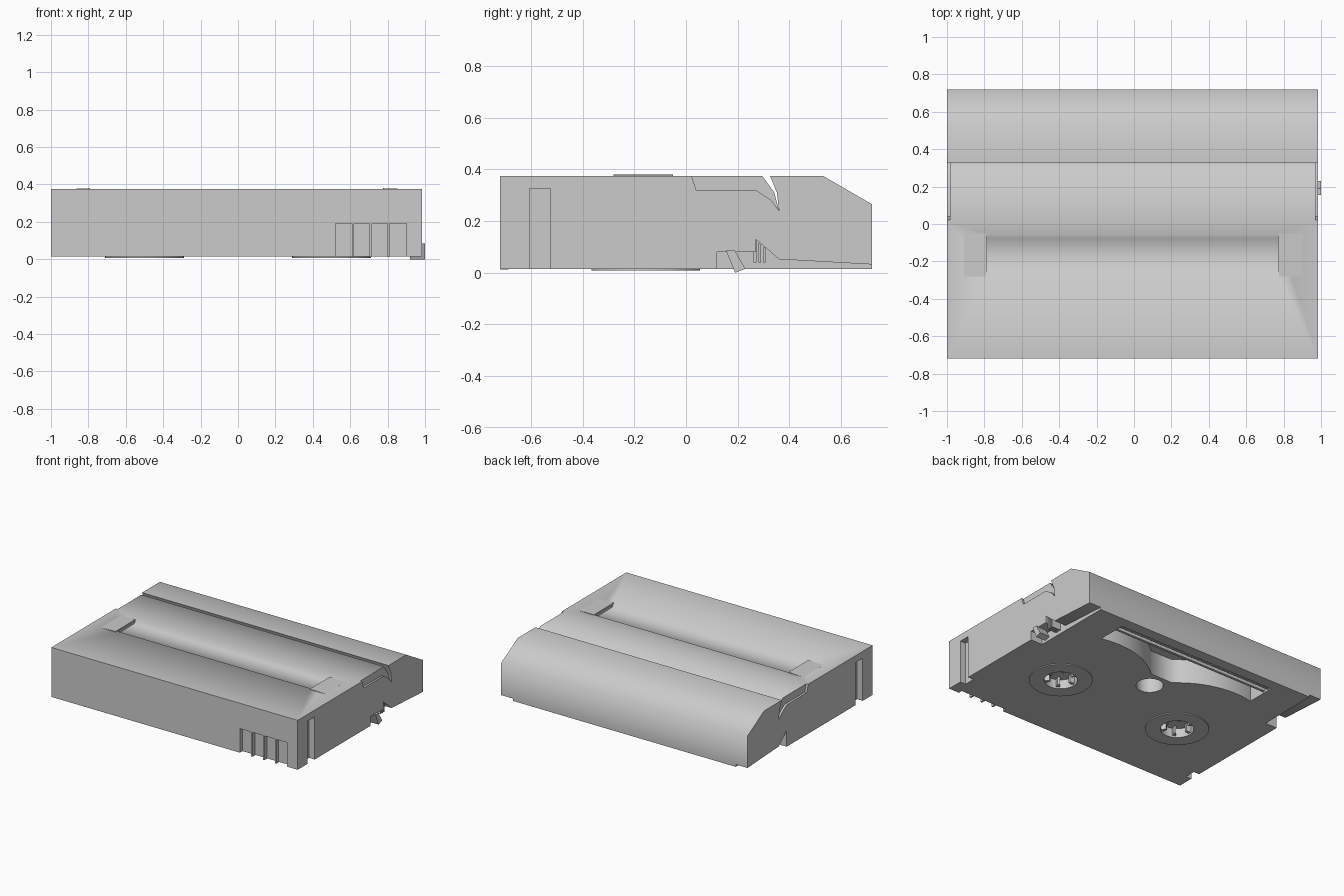
import bpy, bmesh
from math import cos, sin, pi, acos, radians, sqrt

cube = bpy.data.objects.get("Cube")
if cube:
    bpy.data.objects.remove(cube)

grey = bpy.data.materials.new("shell grey")
grey.use_nodes = True
COLOUR = (0.6, 0.6, 0.6, 1)
grey.diffuse_color = COLOUR
grey.node_tree.nodes["Principled BSDF"].inputs["Base Color"].default_value = COLOUR

L, R = -1.0, 0.985          # side walls of the shell
HUB_X, HUB_Y = 0.5, -0.155  # reel centres


def prism(name, pts, lo, hi, axis="x"):
    """Extrude a profile: (y, z) points along x, or (x, y) points along z."""
    place = (lambda p, t: (t, *p)) if axis == "x" else (lambda p, t: (*p, t))
    bm = bmesh.new()
    low = [bm.verts.new(place(p, lo)) for p in pts]
    high = [bm.verts.new(place(p, hi)) for p in pts]
    bm.faces.new(low)
    bm.faces.new(high)
    for i in range(len(pts)):
        j = (i + 1) % len(pts)
        bm.faces.new((low[i], low[j], high[j], high[i]))
    bmesh.ops.recalc_face_normals(bm, faces=bm.faces)
    mesh = bpy.data.meshes.new(name)
    bm.to_mesh(mesh)
    bm.free()
    mesh.materials.append(grey)
    obj = bpy.data.objects.new(name, mesh)
    bpy.context.collection.objects.link(obj)
    return obj


def box(name, x, y, z):
    return prism(name, [(y[0], z[0]), (y[1], z[0]), (y[1], z[1]), (y[0], z[1])], *x)


def circle(x, y, r, n=32):
    return [(x + r * cos(2 * pi * i / n), y + r * sin(2 * pi * i / n)) for i in range(n)]


def smooth(obj, angle=62):
    bpy.ops.object.select_all(action="DESELECT")
    obj.select_set(True)
    bpy.context.view_layer.objects.active = obj
    bpy.ops.object.shade_smooth_by_angle(angle=radians(angle))


def carve(target, cutter):
    mod = target.modifiers.new("cut", "BOOLEAN")
    mod.operation, mod.solver, mod.object = "DIFFERENCE", "EXACT", cutter
    bpy.context.view_layer.objects.active = target
    bpy.ops.object.modifier_apply(modifier=mod.name)
    bpy.data.objects.remove(cutter)


# Shell with sloped rear lid and the groove where the lid meets the body
shell = prism("shell", [
    (-0.72, 0.015), (0.72, 0.015), (0.72, 0.265), (0.53, 0.375), (0.325, 0.375),
    (0.352, 0.31), (0.36, 0.24), (0.342, 0.31), (0.295, 0.375), (0.02, 0.375),
    (-0.72, 0.375)], L, R)

# Label slot on top
carve(shell, prism("slot_cutter", [(-0.27, 0.385), (-0.25, 0.358), (-0.075, 0.358),
                                   (-0.045, 0.385)], -0.785, 0.77))

# Both sides: lid arm recess, finger groove and clearance under the lid
for side in (-1, 1):
    wall = R if side > 0 else L

    def span(depth):
        return sorted((wall - side * depth, wall + side * 0.1))

    carve(shell, prism("arm_cutter", [(0.02, 0.38), (0.04, 0.32), (0.27, 0.32), (0.33, 0.28),
                                      (0.36, 0.24), (0.342, 0.31), (0.29, 0.39)], *span(0.015)))
    carve(shell, box("groove_cutter", span(0.045), (-0.605, -0.525), (-0.1, 0.325)))
    start = 0.12 if side > 0 else 0.27
    clearance = [(0.8, 0), (0.8, 0.027), (0.72, 0.032), (0.36, 0.052), (0.27, 0.13)]
    if side > 0:
        clearance += [(0.27, 0.08), (start, 0.08)]
    carve(shell, prism("clearance_cutter", clearance + [(start, 0)], *span(0.095)))

# Tape opening underneath, curved around the two reels
REEL = 0.6
arc = []
first, last = acos(-0.14 / REEL), acos(0.41 / REEL)
for i in range(13):
    a = first + (last - first) * i / 12
    arc.append((-HUB_X + REEL * cos(a), HUB_Y + REEL * sin(a)))
opening = [(0.64, 0.64), (-0.64, 0.64)] + arc + [(-x, y) for x, y in reversed(arc)]
carve(shell, prism("opening_cutter", opening, -0.1, 0.19, "z"))
carve(shell, prism("sensor_cutter", circle(0, 0.16, 0.09), -0.1, 0.17, "z"))

# Reel wells
for x in (-HUB_X, HUB_X):
    carve(shell, prism("well_cutter", circle(x, HUB_Y, 0.11), -0.1, 0.075, "z"))

# Contact window low on the front
carve(shell, box("contact_cutter", (0.52, 0.9), (-0.8, -0.69), (-0.1, 0.19)))
smooth(shell)

for i in range(1, 4):
    x = 0.52 + i * 0.095
    box("contact_rib", (x - 0.006, x + 0.006), (-0.718, -0.688), (0.012, 0.192))

# Raised rings and drive teeth on the reels
for x in (-HUB_X, HUB_X):
    ring = prism("reel_ring", circle(x, HUB_Y, 0.21, 40), 0.008, 0.02, "z")
    carve(ring, prism("ring_cutter", circle(x, HUB_Y, 0.11), -0.1, 0.1, "z"))
    smooth(ring, 40)
    for i in range(6):
        a = i * pi / 3
        tooth = [(x + r * cos(a + d), HUB_Y + r * sin(a + d))
                 for r, d in ((0.115, -0.12), (0.115, 0.12), (0.075, 0.1), (0.075, -0.1))]
        prism("drive_tooth", tooth, 0.02, 0.08, "z")

# Rails across the rear of the tape opening
for y in (0.56, 0.605):
    box("tape_rail", (-0.645, 0.645), (y, y + 0.018), (0.025, 0.06))

# Lid latch and ratchet ribs in the side clearance
prism("lid_latch", [(0.155, 0.085), (0.19, 0.085), (0.23, 0.015), (0.19, 0.0)], 0.92, 1.0)
for i in range(3):
    y = 0.262 + i * 0.018
    box("ratchet_rib", (0.88, 0.965), (y, y + 0.01), (0.04, 0.13 - i * 0.016))

# Low wedges beside the label slot
for inner, outer in ((-0.79, -0.91), (0.775, 0.9)):
    wedge = box("slot_wedge", sorted((inner, outer)), (-0.28, -0.05), (0.37, 0.38))
    for v in wedge.data.vertices:
        if v.co.z > 0.375 and abs(v.co.x - outer) < 0.01:
            v.co.z = 0.3751
